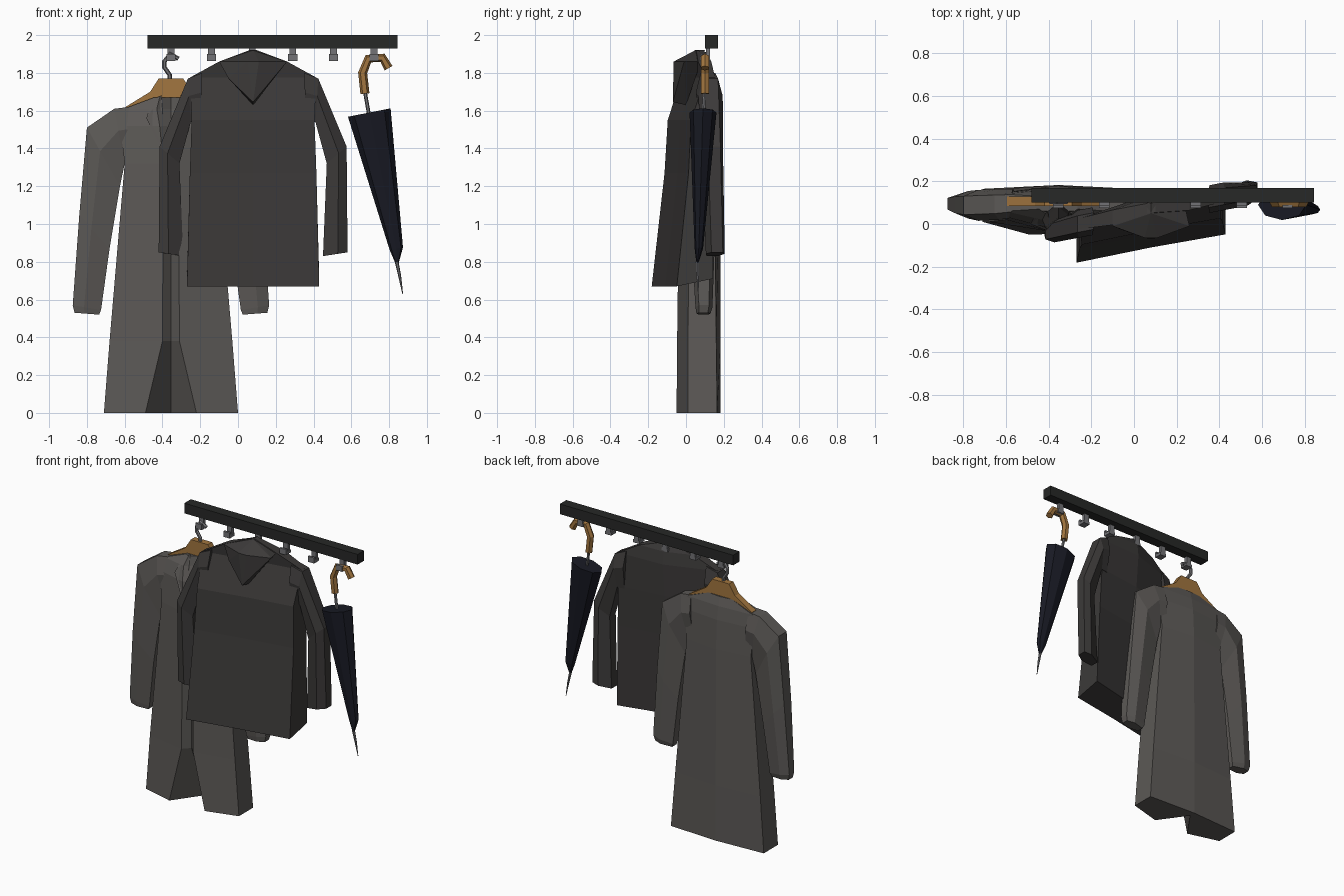
import bpy, bmesh
from mathutils import Vector

if "Cube" in bpy.data.objects:
    bpy.data.objects.remove(bpy.data.objects["Cube"])


def material(name, rgb):
    m = bpy.data.materials.new(name)
    m.diffuse_color = (*rgb, 1)
    m.use_nodes = True
    m.node_tree.nodes["Principled BSDF"].inputs["Base Color"].default_value = m.diffuse_color
    return m


RAIL = material("dark_rail", (0.02, 0.021, 0.02))
WOOD = material("wood", (0.36, 0.18, 0.05))
COAT = material("coat_cloth", (0.105, 0.098, 0.092))
JACKET = material("jacket_cloth", (0.045, 0.042, 0.041))
NAVY = material("umbrella_cloth", (0.009, 0.01, 0.017))
METAL = material("metal", (0.17, 0.17, 0.18))


def finish(name, bm, mat):
    bmesh.ops.recalc_face_normals(bm, faces=bm.faces[:])
    me = bpy.data.meshes.new(name)
    bm.to_mesh(me)
    bm.free()
    me.materials.append(mat)
    ob = bpy.data.objects.new(name, me)
    bpy.context.collection.objects.link(ob)
    return ob


def loft(name, rings, mat):
    """Skin equal-length rings and cap both ends."""
    bm = bmesh.new()
    rows = [[bm.verts.new(p) for p in r] for r in rings]
    n = len(rows[0])
    for a, b in zip(rows, rows[1:]):
        for i in range(n):
            bm.faces.new((a[i], a[(i + 1) % n], b[(i + 1) % n], b[i]))
    bm.faces.new(rows[0])
    bm.faces.new(rows[-1])
    return finish(name, bm, mat)


def hull(name, pts, mat):
    bm = bmesh.new()
    for p in pts:
        bm.verts.new(p)
    bmesh.ops.convex_hull(bm, input=bm.verts[:])
    return finish(name, bm, mat)


def box(name, x, y, z, mat):
    return hull(name, [(a, b, c) for a in x for b in y for c in z], mat)


def tube(name, path, mat, sides=6, flat=1.0):
    """Tube along (x, y, z, radius) points lying roughly in an XZ plane."""
    from math import cos, sin, tau
    rings = []
    for i, (x, y, z, r) in enumerate(path):
        a, b = path[max(i - 1, 0)], path[min(i + 1, len(path) - 1)]
        t = Vector((b[0] - a[0], 0, b[2] - a[2])).normalized()
        nrm = Vector((t.z, 0, -t.x))
        rings.append([Vector((x, y, z)) + nrm * r * cos(tau * k / sides)
                      + Vector((0, r * flat * sin(tau * k / sides), 0)) for k in range(sides)])
    return loft(name, rings, mat)


# Rail and its six hooks
box("rail", (-0.48, 0.845), (0.10, 0.17), (1.93, 2.0), RAIL)
for i in range(6):
    x = -0.355 + 0.215 * i
    box("hook_stem", (x - .018, x + .018), (.105, .128), (1.875, 1.935), METAL)
    box("hook_foot", (x - .024, x + .024), (.075, .128), (1.862, 1.882), METAL)
    box("hook_lip", (x - .024, x + .024), (.075, .09), (1.875, 1.9), METAL)

# Hanger
CX = -0.355
half = [(.065, 1.77), (.11, 1.70), (.24, 1.62), (.25, 1.57), (.12, 1.63), (.04, 1.67)]
outline = half + [(-x, z) for x, z in reversed(half)]
loft("hanger", [[(CX + x, y, z) for x, z in outline] for y in (.085, .13)], WOOD)
tube("hanger_hook", [(x, .105, z, .012) for x, z in
     [(-.36, 1.75), (-.362, 1.79), (-.39, 1.83), (-.39, 1.86), (-.36, 1.9), (-.315, 1.875)]], METAL)

# Long coat body, open down the front with a flared slit:
# z, half width, side front y, side back y, back y, edge x, edge y, recess y
coat = [(0, .355, .01, .165, .183, .135, -.05, .14),
        (.38, .325, .01, .16, .183, .045, -.047, .0),
        (1.32, .245, .02, .15, .18, .04, -.035, .0),
        (1.52, .27, .04, .145, .17, .06, -.015, .03),
        (1.61, .25, .06, .14, .155, .075, .02, .08),
        (1.67, .09, .07, .13, .14, .06, .05, .10)]
rings = []
for z, w, sf, sb, back, ex, ey, ny in coat:
    right = [(ex, ey), (w, sf), (w, sb)]
    ring = right + [(0, back)] + [(-x, y) for x, y in reversed(right)] + [(0, ny)]
    rings.append([(CX + x, y, z) for x, y in ring])
loft("coat_body", rings, COAT)


def sleeve(name, cx, side, rows, mat, shear=0.0):
    """Rows hold outer x, z, inner x, z, front y, back y."""
    rings = []
    for ox, oz, ix, iz, f, b in rows:
        c, d = (f + b) / 2, (b - f) * 0.3
        pts = [(ox, c - d, oz), (ox * .6 + ix * .4, f, oz * .6 + iz * .4), (ix, c - d, iz),
               (ix, c + d, iz), (ox * .6 + ix * .4, b, oz * .6 + iz * .4), (ox, c + d, oz)]
        rings.append([(cx + side * x, y + shear * side * x, z) for x, y, z in pts])
    return loft(name, rings, mat)


# Coat sleeves and lapels
for s, tag in ((-1, "left"), (1, "right")):
    sleeve("coat_sleeve_" + tag, CX, s, [
        (.22, 1.62, .20, 1.33, .03, .165), (.30, 1.61, .245, 1.32, .02, .165),
        (.445, 1.51, .27, 1.2, .015, .16), (.485, 1.05, .325, .87, .025, .155),
        (.52, .57, .37, .545, .05, .14), (.51, .53, .38, .52, .055, .13)], COAT)
    hull("coat_lapel_" + tag, [(CX + s * x, y, z) for x, y, z in
         [(.05, .06, 1.68), (.1, .06, 1.66), (.13, .0, 1.56), (.03, -.04, 1.36),
          (.02, -.02, 1.38), (.06, .03, 1.58)]], COAT)

# Jacket body, hung skewed on the rail:
# front z, back z, half width, front y, side back y, back y
JX, SHEAR = 0.08, 0.19
jacket = [(.67, .71, .35, -.115, .075, .06),
          (1.27, 1.27, .335, -.05, .09, .10),
          (1.55, 1.55, .325, -.035, .10, .12),
          (1.775, 1.775, .335, .04, .09, .14),
          (1.86, 1.86, .18, .03, .10, .13),
          (1.92, 1.91, .02, .05, .10, .11)]
rings = []
for fz, bz, w, f, sb, b in jacket:
    ring = [(-w, f, fz), (0, f + .005, fz), (w, f, fz), (w, sb, bz), (0, b, bz), (-w, sb, bz)]
    rings.append([(JX + x, y + SHEAR * x, z) for x, y, z in ring])
loft("jacket_body", rings, JACKET)

# Jacket sleeves
for s, tag in ((-1, "left"), (1, "right")):
    sleeve("jacket_sleeve_" + tag, JX, s, [
        (.27, 1.80, .28, 1.54, .0, .13), (.345, 1.77, .33, 1.54, .0, .13),
        (.495, 1.41, .39, 1.32, .0, .11), (.50, .85, .37, .83, .02, .12)], JACKET, SHEAR)

# Hood folded down over the jacket
hull("jacket_hood", [(-.1, -.01, 1.86), (.26, -.01, 1.86), (.08, .05, 1.92), (.08, .1, 1.92),
                     (-.08, .06, 1.86), (.24, .08, 1.86), (.05, -.065, 1.86), (.11, -.065, 1.86),
                     (-.05, -.03, 1.77), (.08, -.07, 1.645), (.08, .0, 1.63)], JACKET)

# Umbrella
tube("umbrella_canopy", [(.695, .09, 1.59, .115), (.838, .068, .87, .036), (.842, .06, .79, .008)],
     NAVY, 8, .62)
tube("umbrella_shaft", [(.695, .09, 1.57, .01), (.67, .10, 1.71, .01)], METAL)
tube("umbrella_tip", [(.84, .06, .80, .01), (.855, .062, .73, .008), (.872, .065, .63, .002)], METAL)
tube("umbrella_handle", [(x, .10, z, .024) for x, z in
     [(.672, 1.69), (.66, 1.80), (.69, 1.875), (.765, 1.88), (.797, 1.825)]], WOOD)
